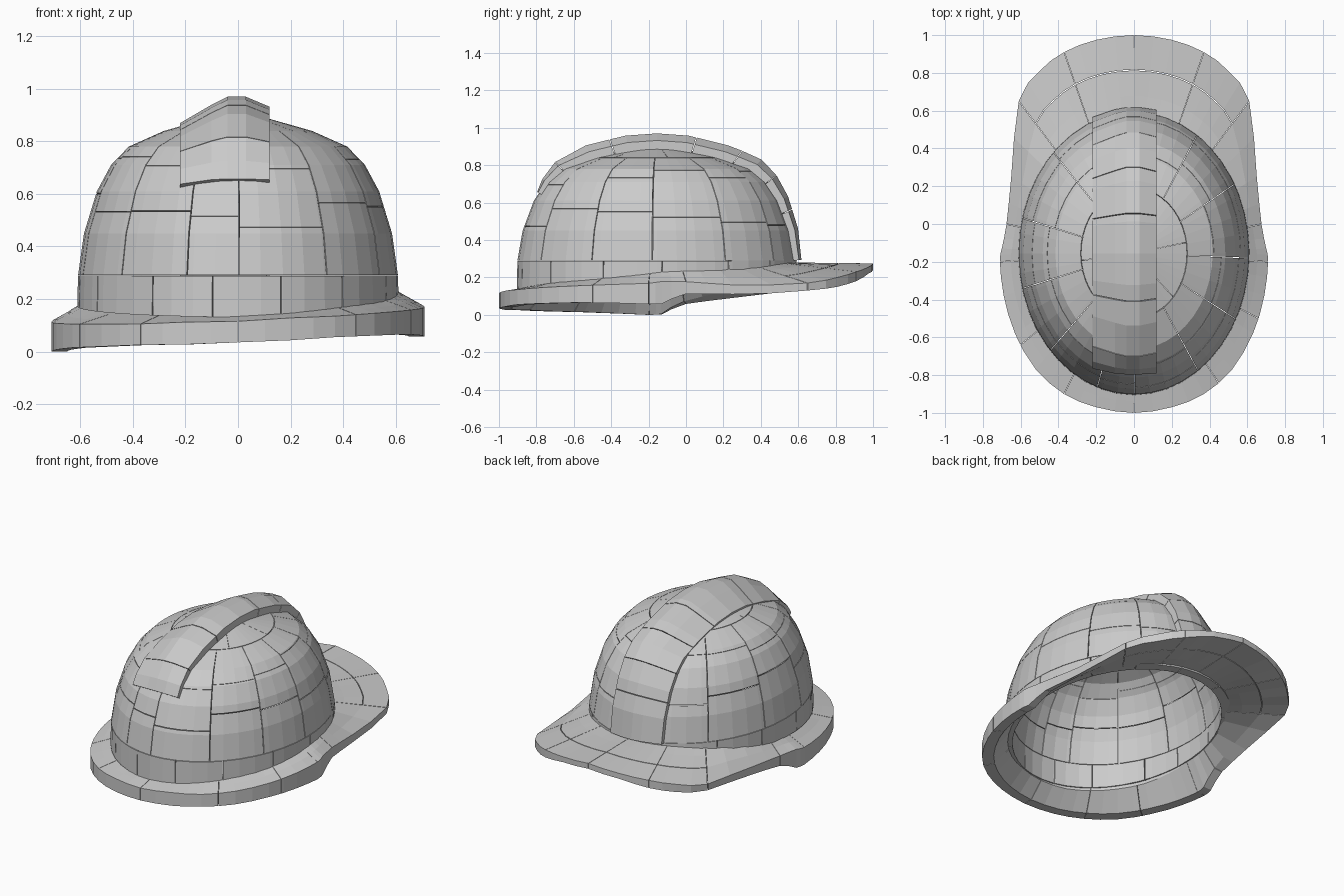
import bpy, bmesh, math, random

if "Cube" in bpy.data.objects:
    bpy.data.objects.remove(bpy.data.objects["Cube"])
random.seed(4)

CY, RX, RY = -0.155, 0.612, 0.75
# dome profile: fraction of base radius, height
PROF = [(1, .13), (.995, .29), (.958, .45), (.878, .61), (.79, .71),
        (.68, .78), (.46, .84), (.2, .885), (0, .895)]
# half outline of the brim: x, y, edge bottom z, edge top z, top z at the dome
RIM = [(0, -1, .035, .115, .14), (.2, -.97, .035, .12, .14), (.37, -.90, .04, .12, .15),
       (.52, -.77, .04, .125, .16), (.63, -.58, .04, .13, .17), (.69, -.38, .035, .135, .19),
       (.71, -.2, .028, .14, .21), (.70, -.13, .03, .15, .22), (.675, 0, .085, .15, .235),
       (.65, .25, .10, .15, .25), (.61, .65, .13, .17, .26), (.5, .81, .15, .20, .27),
       (.37, .91, .18, .23, .275), (.2, .975, .22, .255, .275), (0, 1, .24, .275, .275)]
# ridge cross-section: x, height over the dome
RIDGE = [(-.22, -.025), (-.1, .045), (-.04, .075), (.03, .075), (.12, .037)]


def lerp_list(pts, t):
    i = max(0, min(int(t), len(pts) - 2))
    return [a + (b - a) * (t - i) for a, b in zip(pts[i], pts[i + 1])]


def smooth_xy(pts, t):
    """Rounded position along a closed list of points."""
    n = len(pts) - 1
    i = min(int(t), n - 1)
    f = t - i
    p = [pts[(i + k) % n] for k in (-1, 0, 1, 2)]
    return [.5 * (2 * b + (c - a) * f + (2 * a - 5 * b + 4 * c - d) * f * f
                  + (3 * b - a - 3 * c + d) * f ** 3)
            for a, b, c, d in list(zip(*p))[:2]]


def solid(bm, outer, inner, us, vs):
    """Closed block between two surface patches."""
    nu, nv = len(us), len(vs)
    g = [[[bm.verts.new(f(u, v)) for v in vs] for u in us] for f in (outer, inner)]
    new = [v for side in g for row in side for v in row]
    for s in g:
        for i in range(nu - 1):
            for j in range(nv - 1):
                bm.faces.new((s[i][j], s[i + 1][j], s[i + 1][j + 1], s[i][j + 1]))
    ring = [(i, 0) for i in range(nu)] + [(nu - 1, j) for j in range(1, nv)]
    ring += [(i, nv - 1) for i in range(nu - 2, -1, -1)] + [(0, j) for j in range(nv - 2, 0, -1)]
    for (a, b), (c, d) in zip(ring, ring[1:] + ring[:1]):
        bm.faces.new((g[0][a][b], g[0][c][d], g[1][c][d], g[1][a][b]))
    bmesh.ops.remove_doubles(bm, verts=new, dist=1e-5)


def span(a, b, step, gap):
    """Knots from a to b, including whole multiples of step, shrunk by a gap."""
    a, b = a + gap, b - gap
    ks = [k * step for k in range(math.ceil(a / step), int(b // step) + 1)]
    return [a] + [k for k in ks if a + gap < k < b - gap] + [b]


def finish(bm, name):
    bmesh.ops.recalc_face_normals(bm, faces=bm.faces[:])
    me = bpy.data.meshes.new(name)
    bm.to_mesh(me)
    bm.free()
    ob = bpy.data.objects.new(name, me)
    bpy.context.collection.objects.link(ob)
    return ob


def dome_pt(a, v, inside=False):
    r, z = lerp_list(PROF, v)
    if v < 1:                                   # base climbs toward the visor
        z += (1 - v) * .08 * (math.sin(a) + 1) / 2
    if inside:
        r, z = r * .915, z - .07 * max(0, (z - .29) / .61)
    return (RX * r * math.cos(a), CY + RY * r * math.sin(a), z)


# dome shell, built of irregular curved blocks: base band, wall, crown
bm = bmesh.new()
for v0, v1, n in ((0, 1, 14), (1, 6, 13), (6, 8, 6)):
    off = random.random()
    cuts = [(k + off + random.uniform(-.2, .2)) * 2 * math.pi / n for k in range(n)]
    cuts.append(cuts[0] + 2 * math.pi)
    for a0, a1 in zip(cuts, cuts[1:]):
        rows = [v0, v1]
        if v0 == 1:
            rows = [1, random.uniform(2.1, 3.1), random.uniform(3.8, 4.9), 6]
        for r0, r1 in zip(rows, rows[1:]):
            vs = span(r0, r1, 1, .01)
            if r1 == 8:
                vs[-1] = 8
            solid(bm, dome_pt, lambda a, v: dome_pt(a, v, True),
                  span(a0, a1, 2 * math.pi / 44, .003), vs)
finish(bm, "dome_shell")


# raised centre ridge
def ridge_pt(w, c, inside=False):
    r, z = lerp_list(PROF, 8 - abs(w))
    y = RY * r * (1 if w > 0 else -1)
    x, h = lerp_list(RIDGE, c)
    k = 1 - max(0, (w - 2.5) / 4.5) * .65 if w > 0 else 1 - max(0, (-w - 2) / 2.6) * .85
    h = -.05 if inside else min(h, h * k)
    d = math.hypot(y, z - .25)
    return (x, CY + y + h * y / d, z + h * (z - .25) / d)


bm = bmesh.new()
cuts = [-4.6, -3, -1.4, 1.2, 2.4, 4, 5.4, 7]
for w0, w1 in zip(cuts, cuts[1:]):
    solid(bm, ridge_pt, lambda w, c: ridge_pt(w, c, True),
          span(w0, w1, 1, .01), [0, 1, 2, 3, 4])
finish(bm, "centre_ridge")

# brim and visor
LOOP = RIM + [(-p[0],) + p[1:] for p in RIM[-2::-1]]


def brim_pt(u, t, inside=False):
    zb, zt, zi = lerp_list(LOOP, u)[2:]
    x, y = smooth_xy(LOOP, u)
    a = math.atan2((y - CY) / RY, x / RX)
    ix, iy = RX * .925 * math.cos(a), CY + RY * .925 * math.sin(a)
    tilt = .04 * x * max(0, min(1, (.4 - y) / .4))   # slight sideways lean
    z = zi + .005 + (zt - zi - .005) * t
    if inside:
        # flat foot with a steep flare inside; a plain sheet under the visor
        f = max(0, min(1, (y + .15) / .4))
        flare = zb + (zi - .015 - zb) * max(0, 1 - t / .6)
        sheet = (zi - .055) * (1 - t) + zb * t
        z = flare * (1 - f) + sheet * f
    return (ix + (x - ix) * t, iy + (y - iy) * t, z + tilt)


bm = bmesh.new()
cuts = [0, 2.5, 4.4, 6, 8, 10, 12, 14, 16, 18, 20, 22, 24.3, 26, 28]
for u0, u1 in zip(cuts, cuts[1:]):
    visor = 10 <= u0 and u1 <= 18
    for ts in ([0, .3, .595], [.605, 1]) if visor else ([0, .6, 1],):
        solid(bm, brim_pt, lambda u, t: brim_pt(u, t, True), span(u0, u1, .5, .007), ts)
finish(bm, "brim_and_visor")
